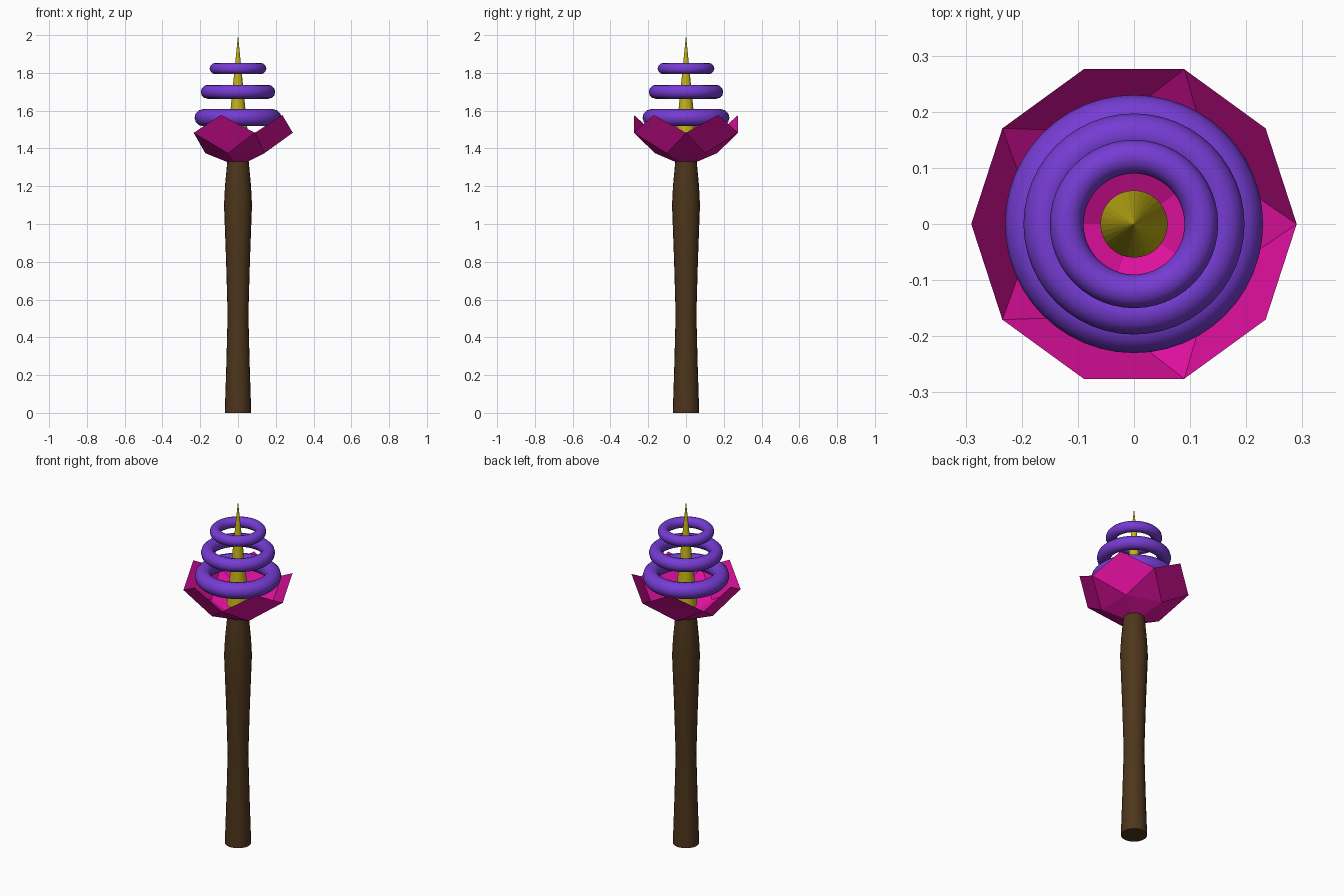
import bpy, bmesh, math
from math import cos, sin, radians

if "Cube" in bpy.data.objects:
    bpy.data.objects.remove(bpy.data.objects["Cube"])


def material(name, color):
    m = bpy.data.materials.new(name)
    m.diffuse_color = (*color, 1)
    m.use_nodes = True
    m.node_tree.nodes["Principled BSDF"].inputs["Base Color"].default_value = m.diffuse_color
    return m


WOOD = material("wood", (0.075, 0.037, 0.011))
PINK = material("pink", (0.72, 0.005, 0.33))
VIOLET = material("violet", (0.18, 0.045, 0.65))
GOLD = material("gold", (0.55, 0.45, 0.008))


def finish(bm, name, mat, smooth=None):
    me = bpy.data.meshes.new(name)
    bm.to_mesh(me)
    bm.free()
    me.materials.append(mat)
    ob = bpy.data.objects.new(name, me)
    bpy.context.collection.objects.link(ob)
    if smooth:
        bpy.ops.object.select_all(action='DESELECT')
        ob.select_set(True)
        bpy.context.view_layer.objects.active = ob
        bpy.ops.object.shade_smooth_by_angle(angle=radians(smooth))
    return ob


def ring(bm, r, z, n, start=0.0):
    return [bm.verts.new((r * cos(start + 2 * math.pi * i / n),
                          r * sin(start + 2 * math.pi * i / n), z)) for i in range(n)]


# Turned handle
bm = bmesh.new()
N = 20
profile = [(0.07, 0), (0.062, 0.25), (0.055, 0.52), (0.063, 0.8), (0.074, 1.1),
           (0.069, 1.2), (0.057, 1.33)]
loops = [ring(bm, r, z, N) for r, z in profile]
for a, b in zip(loops, loops[1:]):
    for i in range(N):
        j = (i + 1) % N
        bm.faces.new((a[i], a[j], b[j], b[i]))
bm.faces.new(loops[0][::-1])
bm.faces.new(loops[-1])
finish(bm, "handle", WOOD, 30)

# Faceted open flower cup with five pointed petals
bm = bmesh.new()
off = radians(36)
apex = bm.verts.new((0, 0, 1.305))
low = ring(bm, 0.173, 1.375, 5, off)
notch = ring(bm, 0.29, 1.483, 5)
tip = ring(bm, 0.29, 1.577, 5, off)
for i in range(5):
    j = (i + 1) % 5
    bm.faces.new((apex, low[j], low[i]))
    bm.faces.new((low[i], low[j], notch[j]))
    bm.faces.new((notch[i], low[i], notch[j]))
    bm.faces.new((notch[i], notch[j], tip[i]))
bmesh.ops.recalc_face_normals(bm, faces=bm.faces)
finish(bm, "flower_cup", PINK)

# Central spike
bm = bmesh.new()
base = ring(bm, 0.06, 1.4, 32)
top = bm.verts.new((0, 0, 2))
bm.faces.new(base[::-1])
for i in range(32):
    bm.faces.new((base[i], base[(i + 1) % 32], top))
finish(bm, "spike", GOLD)

# Three floating rings
for i, (z, R, r) in enumerate([(1.563, 0.185, 0.045), (1.7, 0.16, 0.037), (1.823, 0.12, 0.03)]):
    bpy.ops.mesh.primitive_torus_add(major_radius=R, minor_radius=r, major_segments=48,
                                     minor_segments=12, location=(0, 0, z))
    ob = bpy.context.object
    ob.name = f"floating_ring_{i + 1}"
    ob.data.materials.append(VIOLET)
    bpy.ops.object.shade_smooth_by_angle(angle=radians(40))
